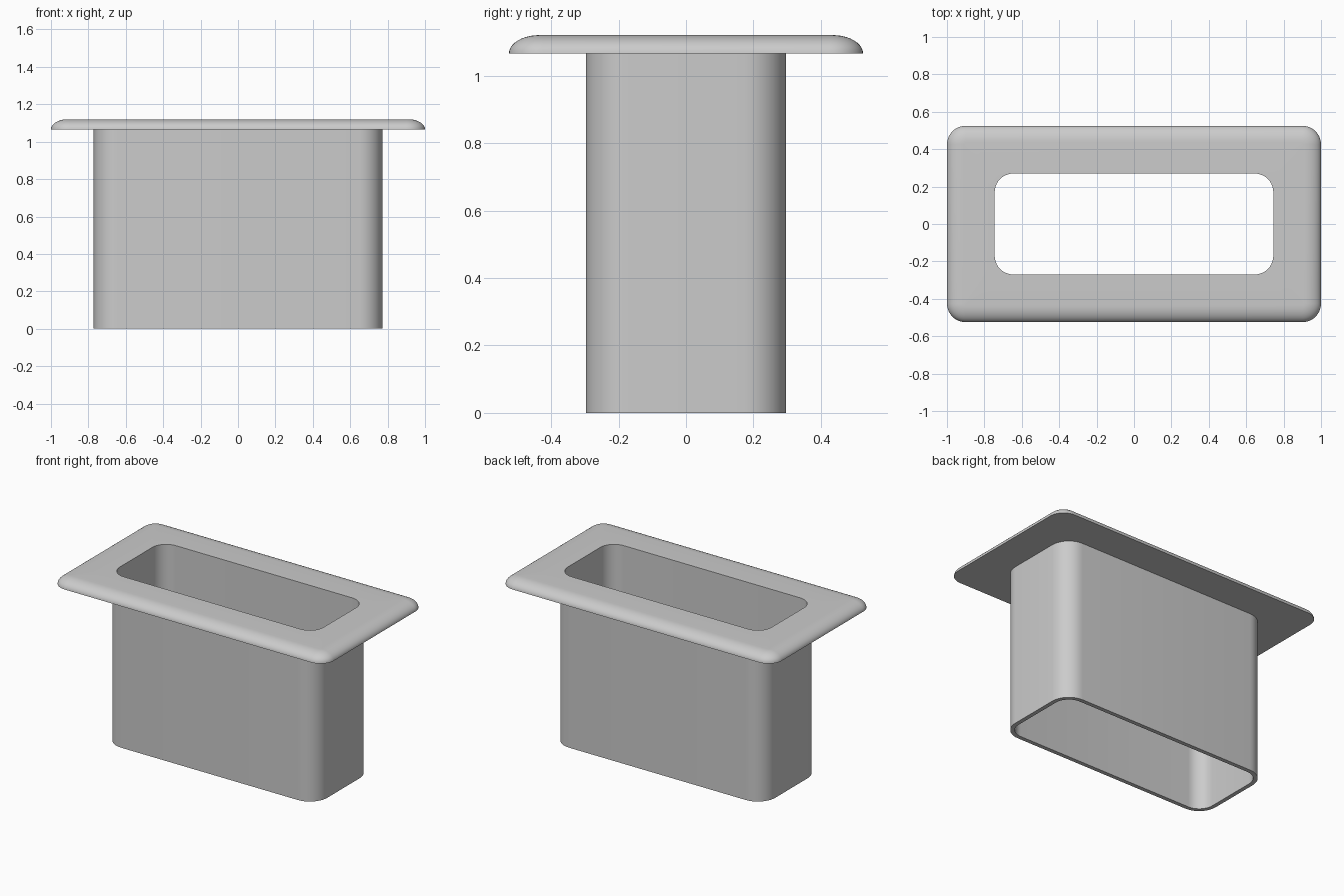
import bpy, bmesh, math

cube = bpy.data.objects.get("Cube")
if cube:
    bpy.data.objects.remove(cube, do_unlink=True)

# Main dimensions (half sizes)
HEIGHT, FLANGE_Z = 1.12, 1.065
HOLE = (0.745, 0.27, 0.10)
TUBE = (0.772, 0.297, 0.127)
RIM = (1.0, 0.525, 0.10)
ROUND = 0.09
STEPS = 10


def rounded_rect(bm, size, z, inset=0.0):
    """Ring of vertices round a rectangle with rounded corners."""
    hx, hy, r = (s - inset for s in size)
    ring = []
    for i, (sx, sy) in enumerate(((1, 1), (-1, 1), (-1, -1), (1, -1))):
        for k in range(STEPS + 1):
            a = math.radians(90) * (i + k / STEPS)
            ring.append(bm.verts.new((sx * (hx - r) + r * math.cos(a),
                                      sy * (hy - r) + r * math.sin(a), z)))
    return ring


bm = bmesh.new()

# Sleeve: inner wall, bottom lip, outer wall
rings = [rounded_rect(bm, HOLE, HEIGHT), rounded_rect(bm, HOLE, 0),
         rounded_rect(bm, TUBE, 0), rounded_rect(bm, TUBE, FLANGE_Z)]

# Flange: flat underside, then a quarter-round edge up to the flat top
for k in range(STEPS + 1):
    a = math.radians(90) * k / STEPS
    rings.append(rounded_rect(bm, RIM, FLANGE_Z + (HEIGHT - FLANGE_Z) * math.sin(a),
                              ROUND * (1 - math.cos(a))))

# Skin the closed loop of rings
for lower, upper in zip(rings, rings[1:] + rings[:1]):
    n = len(lower)
    for i in range(n):
        j = (i + 1) % n
        bm.faces.new((lower[i], lower[j], upper[j], upper[i]))
bmesh.ops.recalc_face_normals(bm, faces=bm.faces)

mesh = bpy.data.meshes.new("flanged_sleeve")
bm.to_mesh(mesh)
bm.free()
body = bpy.data.objects.new("flanged_sleeve", mesh)
bpy.context.collection.objects.link(body)

# Plain grey material
grey = bpy.data.materials.new("light grey")
grey.use_nodes = True
colour = (0.6, 0.6, 0.6, 1)
grey.diffuse_color = colour
grey.node_tree.nodes["Principled BSDF"].inputs["Base Color"].default_value = colour
mesh.materials.append(grey)

# Smooth rounded surfaces, crisp edges
bpy.context.view_layer.objects.active = body
body.select_set(True)
bpy.ops.object.shade_smooth_by_angle(angle=math.radians(35))
